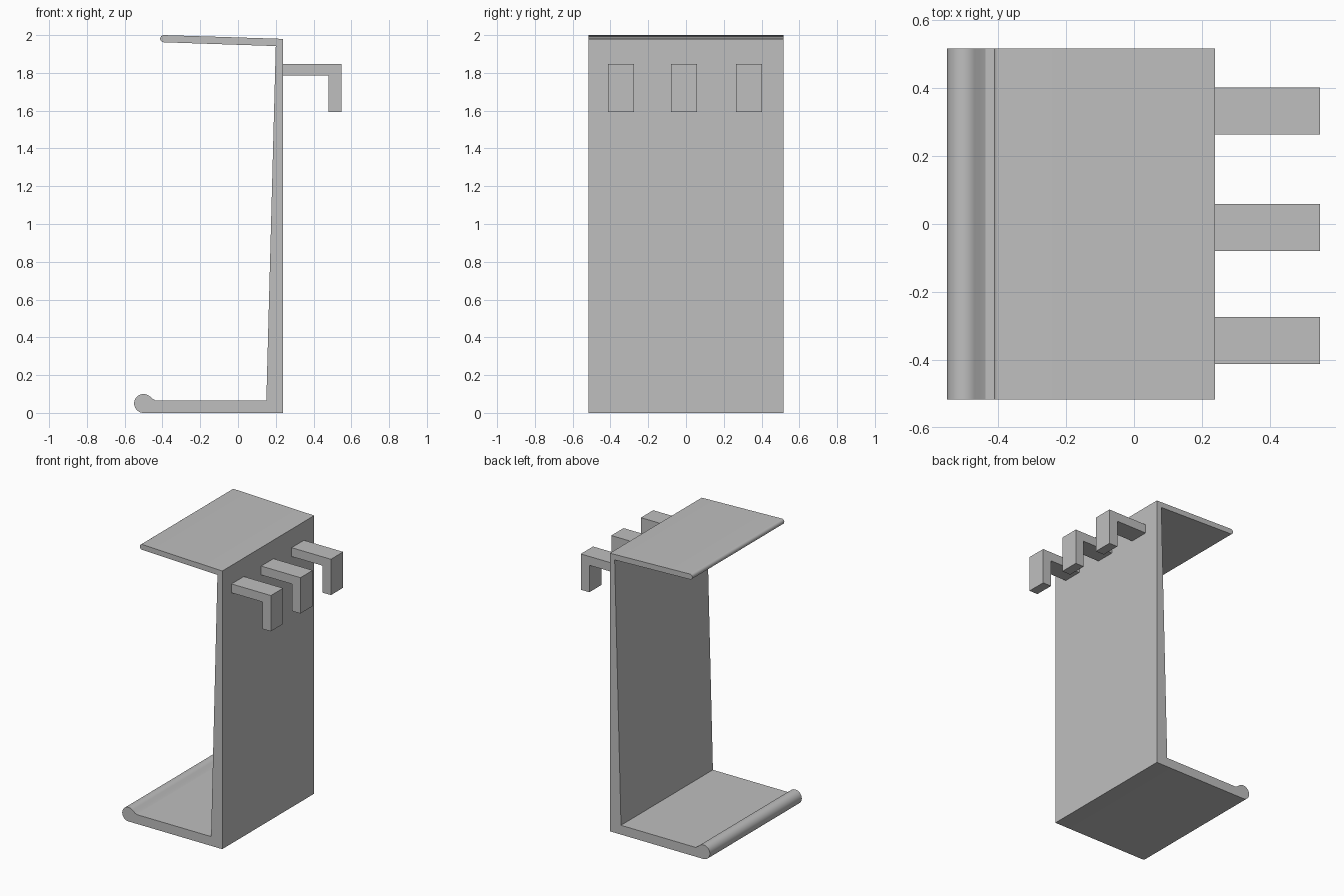
import bpy, bmesh, math

if "Cube" in bpy.data.objects:
    bpy.data.objects.remove(bpy.data.objects["Cube"])

grey = bpy.data.materials.new("plain grey")
grey.diffuse_color = (0.52, 0.52, 0.52, 1)
grey.use_nodes = True
grey.node_tree.nodes["Principled BSDF"].inputs["Base Color"].default_value = grey.diffuse_color


def arc(cx, cz, r, start, end, steps):
    """Points on an arc in the XZ plane, angles in degrees."""
    angles = [math.radians(start + (end - start) * i / steps) for i in range(steps + 1)]
    return [(cx + r * math.cos(a), cz + r * math.sin(a)) for a in angles]


def extrude_profile(name, points, y0, y1):
    """Sweep a closed XZ outline from y0 to y1."""
    bm = bmesh.new()
    face = bm.faces.new([bm.verts.new((x, y0, z)) for x, z in points])
    swept = bmesh.ops.extrude_face_region(bm, geom=[face])["geom"]
    bmesh.ops.translate(bm, vec=(0, y1 - y0, 0),
                        verts=[g for g in swept if isinstance(g, bmesh.types.BMVert)])
    bmesh.ops.recalc_face_normals(bm, faces=bm.faces)
    mesh = bpy.data.meshes.new(name)
    bm.to_mesh(mesh)
    bm.free()
    mesh.materials.append(grey)
    obj = bpy.data.objects.new(name, mesh)
    bpy.context.collection.objects.link(obj)
    return obj


# Bracket: base shelf with rolled lip, tapered wall and sloping top plate
outline = [(0.238, 0), (0.238, 1.98)]
outline += arc(-0.393, 1.981, 0.019, 88, 268, 12)      # rounded plate tip
outline += [(0.2, 1.942), (0.15, 0.066), (-0.437, 0.066)]
outline += [(-0.452, 0.075)]                           # slope up to the lip
outline += arc(-0.5, 0.05, 0.05, 52, 270, 20)          # rolled lip
bracket = extrude_profile("bracket", outline, -0.517, 0.517)

bpy.context.view_layer.objects.active = bracket
bracket.select_set(True)
bpy.ops.object.shade_smooth_by_angle(angle=math.radians(25))

# Three hooks on the outside of the wall
hook = [(0.238, 1.785), (0.48, 1.785), (0.48, 1.593),
        (0.547, 1.593), (0.547, 1.848), (0.238, 1.848)]
for i, y in enumerate((-0.343, -0.01, 0.333)):
    extrude_profile(f"hook_{i + 1}", hook, y - 0.069, y + 0.069)
